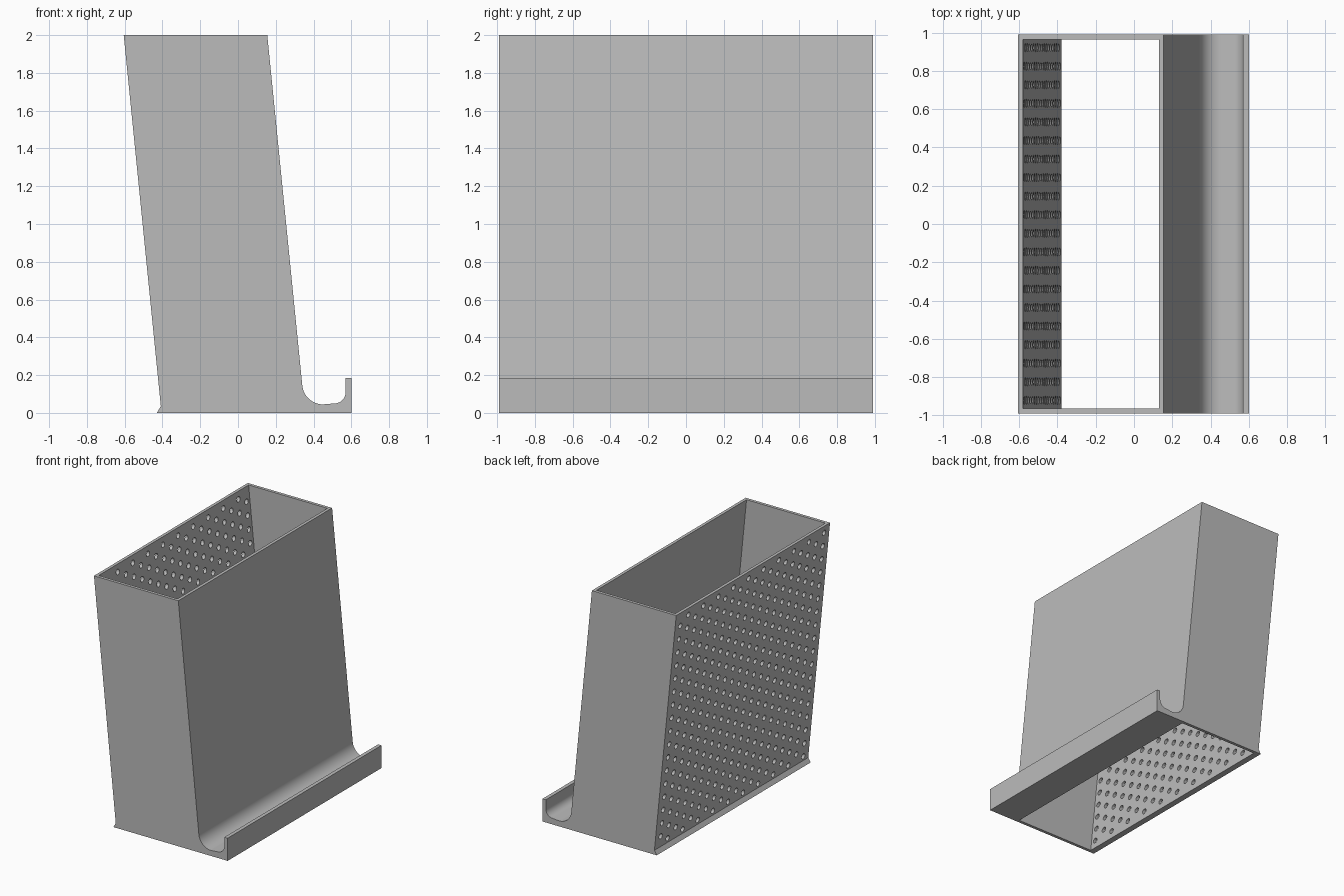
import bpy, bmesh, math
from mathutils import Vector, Matrix

if "Cube" in bpy.data.objects:
    bpy.data.objects.remove(bpy.data.objects["Cube"], do_unlink=True)

HALF = 0.99            # half depth along y
WALL = 0.025           # wall thickness
LEAN = 0.1             # sideways shift per unit of height
PITCH = 0.11           # hole spacing along a column
COLUMN = 0.097         # distance between hole columns
HOLE = 0.022           # hole radius


def make_object(name, bm):
    bmesh.ops.recalc_face_normals(bm, faces=bm.faces)
    mesh = bpy.data.meshes.new(name)
    bm.to_mesh(mesh)
    bm.free()
    obj = bpy.data.objects.new(name, mesh)
    bpy.context.collection.objects.link(obj)
    return obj


def extrude_profile(name, points, half):
    """Prism along y from an x-z outline."""
    bm = bmesh.new()
    face = bm.faces.new([bm.verts.new((x, -half, z)) for x, z in points])
    out = bmesh.ops.extrude_face_region(bm, geom=[face])
    moved = [v for v in out["geom"] if isinstance(v, bmesh.types.BMVert)]
    bmesh.ops.translate(bm, verts=moved, vec=(0, 2 * half, 0))
    return make_object(name, bm)


def arc(cx, cz, r, start, end, steps):
    angles = [math.radians(start + (end - start) * i / steps) for i in range(steps + 1)]
    return [(cx + r * math.cos(a), cz + r * math.sin(a)) for a in angles]


def back_x(z):
    return -0.605 + (2 - z) * LEAN


def cut(target, cutter):
    cutter.hide_render = True
    mod = target.modifiers.new("cut", "BOOLEAN")
    mod.operation = "DIFFERENCE"
    mod.solver = "EXACT"
    mod.object = cutter
    bpy.context.view_layer.objects.active = target
    bpy.ops.object.modifier_apply(modifier=mod.name)
    bpy.data.objects.remove(cutter, do_unlink=True)


# Leaning body with a foot at the back and a curved tray lip
slope = math.degrees(math.atan(LEAN))
outline = [(-0.605, 2), (0.155, 2)]
outline += arc(0.45, 0.155, 0.11, 180 + slope, 270, 12)
outline += arc(0.51, 0.11, 0.06, 270, 360, 12)
outline += [(0.57, 0.185), (0.6, 0.185), (0.6, 0), (-0.43, 0), (back_x(0.035), 0.035)]
holder = extrude_profile("leaning_holder", outline, HALF)

# Open shaft from top to bottom
low, high = -0.1, 2.1
width = 0.76 - WALL
shaft = [(back_x(low) + WALL, low), (back_x(low) + width, low),
         (back_x(high) + width, high), (back_x(high) + WALL, high)]
cut(holder, extrude_profile("shaft_cutter", shaft, HALF - WALL))

# Staggered round holes through the back wall
bm = bmesh.new()
tilt = Matrix.Rotation(math.pi / 2 + math.atan(LEAN), 4, "Y")
for col in range(20):
    odd = col % 2
    for row in range(18 - odd):
        z = 0.07 + PITCH * (row + odd / 2)
        spot = Vector((back_x(z) + WALL / 2, (col - 9.5) * COLUMN, z))
        bmesh.ops.create_cone(bm, cap_ends=True, segments=12, radius1=HOLE, radius2=HOLE,
                              depth=0.08, matrix=Matrix.Translation(spot) @ tilt)
cut(holder, make_object("hole_cutter", bm))

# Plain grey finish
grey = bpy.data.materials.new("plain_grey")
grey.use_nodes = True
colour = (0.5, 0.5, 0.5, 1)
grey.diffuse_color = colour
grey.node_tree.nodes["Principled BSDF"].inputs["Base Color"].default_value = colour
holder.data.materials.clear()
holder.data.materials.append(grey)

# Smooth curves, crisp corners
bpy.ops.object.select_all(action="DESELECT")
holder.select_set(True)
bpy.context.view_layer.objects.active = holder
bpy.ops.object.shade_smooth_by_angle(angle=math.radians(20))
weighted = holder.modifiers.new("even_shading", "WEIGHTED_NORMAL")
weighted.keep_sharp = True
